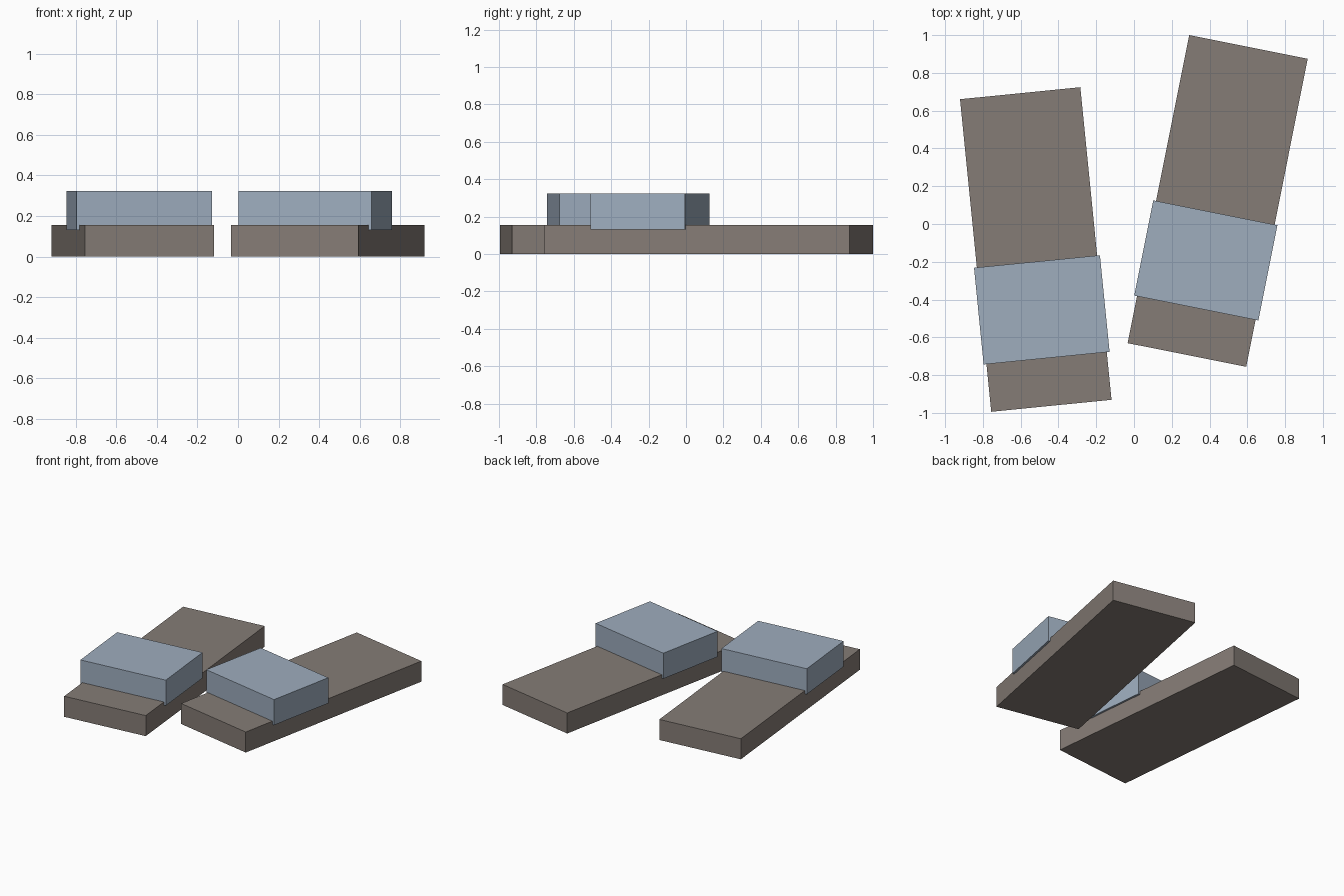
import bpy
import math
from mathutils import Matrix, Vector

if "Cube" in bpy.data.objects:
    bpy.data.objects.remove(bpy.data.objects["Cube"], do_unlink=True)


def make_material(name, rgb):
    mat = bpy.data.materials.new(name)
    mat.use_nodes = True
    mat.diffuse_color = (*rgb, 1)
    mat.node_tree.nodes["Principled BSDF"].inputs["Base Color"].default_value = (*rgb, 1)
    return mat


brown = make_material("taupe brown", (0.235, 0.202, 0.181))
blue = make_material("dusty blue", (0.342, 0.418, 0.515))


def make_block(name, size, centre, turn, offset_y, bottom, mat):
    """Box turned about z, shifted along its own length from the centre."""
    shift = Matrix.Rotation(turn, 3, 'Z') @ Vector((0, offset_y, 0))
    loc = Vector((*centre, bottom + size[2] / 2)) + shift
    bpy.ops.mesh.primitive_cube_add(size=1, location=loc, rotation=(0, 0, turn))
    obj = bpy.context.object
    obj.name = name
    obj.scale = size
    bpy.ops.object.transform_apply(location=False, rotation=False, scale=True)
    obj.data.materials.append(mat)


# A pair of sandals, each a flat sole with a block strap over the toes
for side, centre, degrees in (("right", (-0.52, -0.135), 5.7),
                              ("left", (0.443, 0.122), -11.3)):
    turn = math.radians(degrees)
    make_block(side + "_sole", (0.64, 1.663, 0.155), centre, turn, 0, 0, brown)
    make_block(side + "_strap", (0.67, 0.514, 0.193), centre, turn, -0.321, 0.13, blue)
